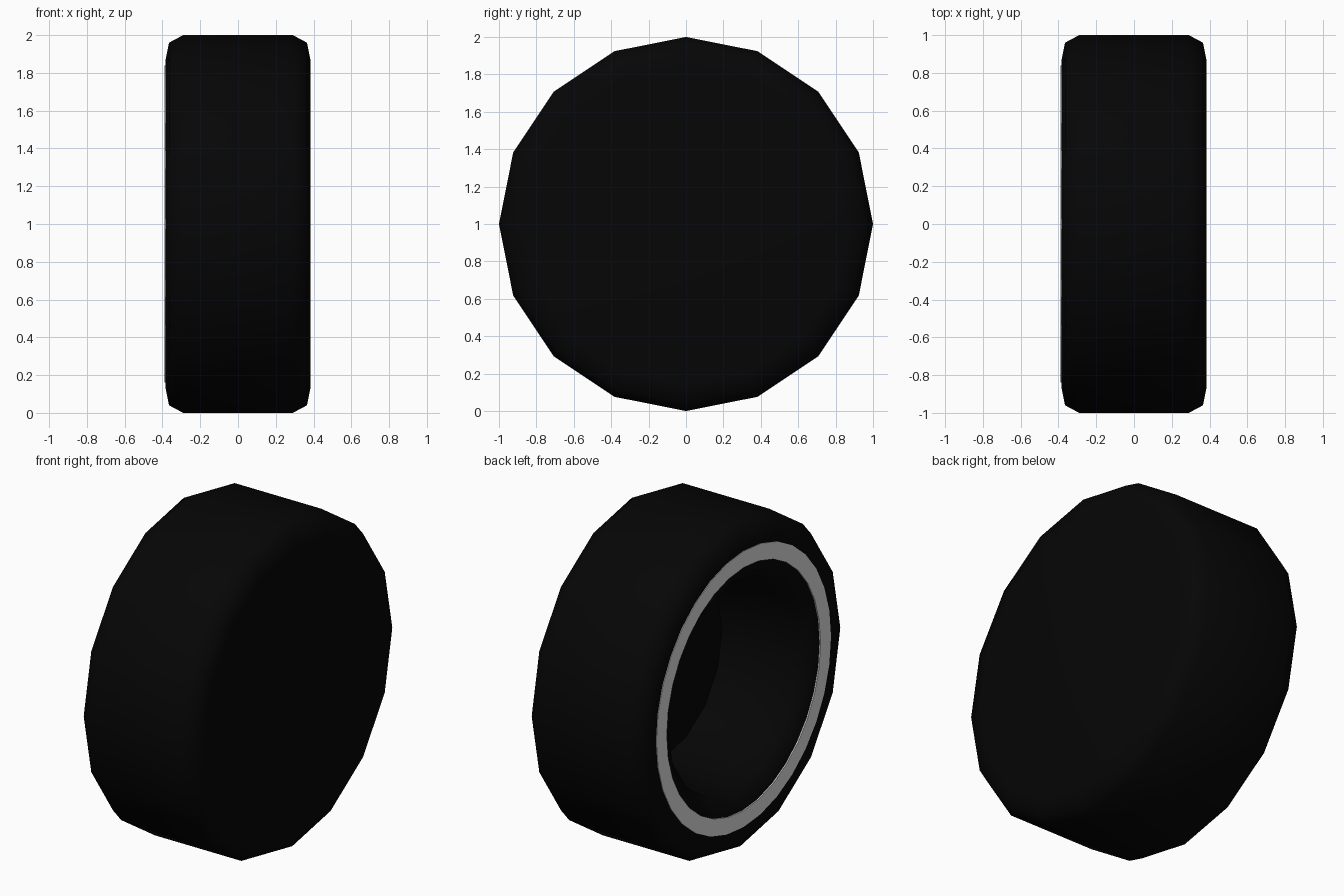
import bpy, bmesh, math

if "Cube" in bpy.data.objects:
    bpy.data.objects.remove(bpy.data.objects["Cube"])


def material(name, rgb):
    m = bpy.data.materials.new(name)
    m.diffuse_color = (*rgb, 1)
    m.use_nodes = True
    m.node_tree.nodes["Principled BSDF"].inputs["Base Color"].default_value = m.diffuse_color
    return m


def lathe(name, profile, sides, mat, closed=False):
    """Spin (x, radius) points around the wheel axle (x axis at z = 1)."""
    bm = bmesh.new()
    rings = []
    for x, r in profile:
        rings.append([bm.verts.new((x, r * math.sin(2 * math.pi * i / sides),
                                    1 + r * math.cos(2 * math.pi * i / sides)))
                      for i in range(sides)])
    pairs = list(zip(rings, rings[1:]))
    if closed:
        pairs.append((rings[-1], rings[0]))
    for a, b in pairs:
        for i in range(sides):
            j = (i + 1) % sides
            bm.faces.new((a[i], a[j], b[j], b[i]))
    if not closed:
        bm.faces.new(rings[0])
        bm.faces.new(rings[-1])
    bmesh.ops.recalc_face_normals(bm, faces=bm.faces)
    mesh = bpy.data.meshes.new(name)
    bm.to_mesh(mesh)
    bm.free()
    mesh.materials.append(mat)
    ob = bpy.data.objects.new(name, mesh)
    bpy.context.collection.objects.link(ob)
    bpy.ops.object.select_all(action='DESELECT')
    ob.select_set(True)
    bpy.context.view_layer.objects.active = ob
    bpy.ops.object.shade_smooth_by_angle(angle=math.radians(60))
    return ob


rubber = material("black rubber", (0.0017, 0.0017, 0.0017))
grey = material("pale grey stripe", (0.73, 0.73, 0.73))

# Tyre: recessed hub on the left, chamfered tread, flat closed right side
lathe("tyre", [(0.15, 0.56), (-0.32, 0.635), (-0.38, 0.735), (-0.385, 0.86),
               (-0.365, 0.96), (-0.29, 1.0), (0.29, 1.0),
               (0.365, 0.96), (0.385, 0.86)], 16, rubber)

# Thin pale sidewall stripe
lathe("sidewall_stripe", [(-0.380, 0.738), (-0.388, 0.738),
                          (-0.388, 0.838), (-0.380, 0.838)], 32, grey, closed=True)
